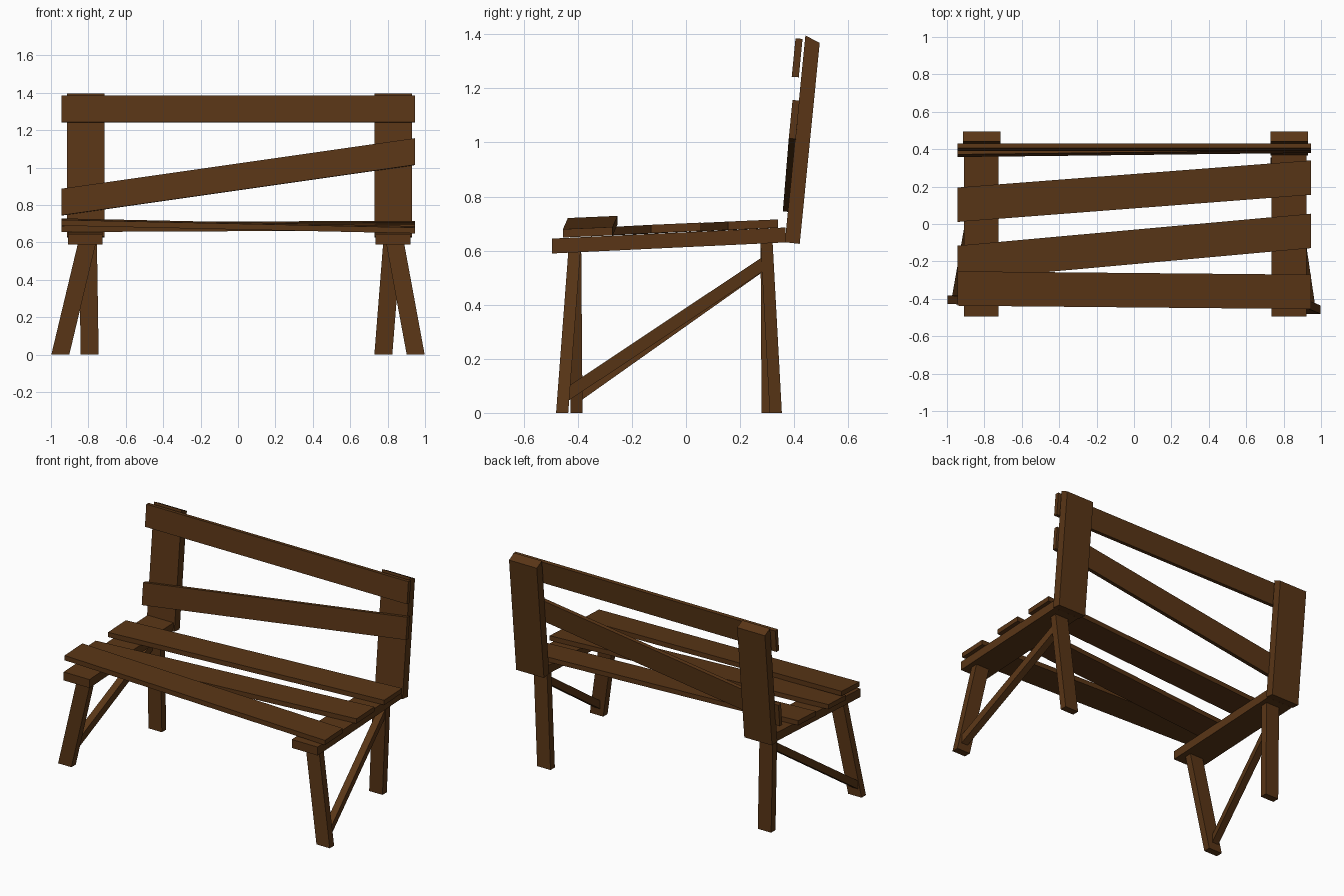
import bpy, bmesh
from mathutils import Vector

if "Cube" in bpy.data.objects:
    bpy.data.objects.remove(bpy.data.objects["Cube"])

wood = bpy.data.materials.new("brown_wood")
wood.diffuse_color = (0.1, 0.036, 0.008, 1)
wood.use_nodes = True
wood.node_tree.nodes["Principled BSDF"].inputs["Base Color"].default_value = wood.diffuse_color


def board(name, a, b, u, v, v_end=None):
    """Straight board from end centre a to b; u and v are half-size vectors of the end faces."""
    a, b, u, v = Vector(a), Vector(b), Vector(u), Vector(v)
    bm = bmesh.new()
    ends = []
    for c, w in ((a, v), (b, Vector(v_end) if v_end else v)):
        ends.append([bm.verts.new(c + s * u + t * w)
                     for s, t in ((-1, -1), (1, -1), (1, 1), (-1, 1))])
    for ring in ends:
        bm.faces.new(ring)
    for i in range(4):
        j = (i + 1) % 4
        bm.faces.new((ends[0][i], ends[0][j], ends[1][j], ends[1][i]))
    bmesh.ops.recalc_face_normals(bm, faces=bm.faces)
    mesh = bpy.data.meshes.new(name)
    bm.to_mesh(mesh)
    bm.free()
    mesh.materials.append(wood)
    ob = bpy.data.objects.new(name, mesh)
    bpy.context.collection.objects.link(ob)
    return ob


# Back posts and seat rails, one of each per side
for side, post_x, rail_x in (("left", -0.815, -0.817), ("right", 0.83, 0.828)):
    board("back_post_" + side, (post_x, 0.393, 0.628), (post_x, 0.468, 1.382),
          (0.1, 0, 0), (0, 0.0275, -0.003), (0, 0.0265, -0.0135))
    board("seat_rail_" + side, (rail_x, -0.495, 0.617), (rail_x, 0.368, 0.658),
          (0.093, 0, 0), (0, 0, 0.0275))

# Splayed legs: foot centre to top centre
legs = {
    "front_leg_left": ((-0.95, -0.405, 0), (-0.805, -0.41, 0.607)),
    "front_leg_right": ((0.95, -0.458, 0), (0.838, -0.412, 0.607)),
    "back_leg_left": ((-0.793, 0.302, 0), (-0.803, 0.298, 0.645)),
    "back_leg_right": ((0.777, 0.332, 0), (0.828, 0.297, 0.645)),
}
for name, (foot, top) in legs.items():
    board(name, foot, top, (0.048, 0, 0), (0, 0.0225, 0))

# Diagonal braces from the front feet to the tops of the back legs
board("brace_left", (-0.95, -0.388, 0.073), (-0.832, 0.282, 0.547),
      (0.023, 0, 0), (0, 0, 0.027))
board("brace_right", (0.945, -0.433, 0.073), (0.84, 0.282, 0.549),
      (0.023, 0, 0), (0, 0, 0.027))

# Crooked seat planks
E = 0.945
planks = {
    "seat_plank_front": ((-E, -0.345, 0.709), (E, -0.363, 0.668)),
    "seat_plank_middle": ((-E, -0.208, 0.675), (E, -0.037, 0.684)),
    "seat_plank_back": ((-E, 0.103, 0.689), (E, 0.248, 0.696)),
}
for name, (a, b) in planks.items():
    board(name, a, b, (0, 0.092, 0.004), (0, 0, 0.0155))

# Back slats, the lower one slanted
slats = {
    "back_slat_top": ((-E, 0.411, 1.313), (E, 0.411, 1.313)),
    "back_slat_lower": ((-E, 0.378, 0.815), (E, 0.4, 1.085)),
}
for name, (a, b) in slats.items():
    board(name, a, b, (0, 0.007, 0.071), (0, 0.013, -0.001))
